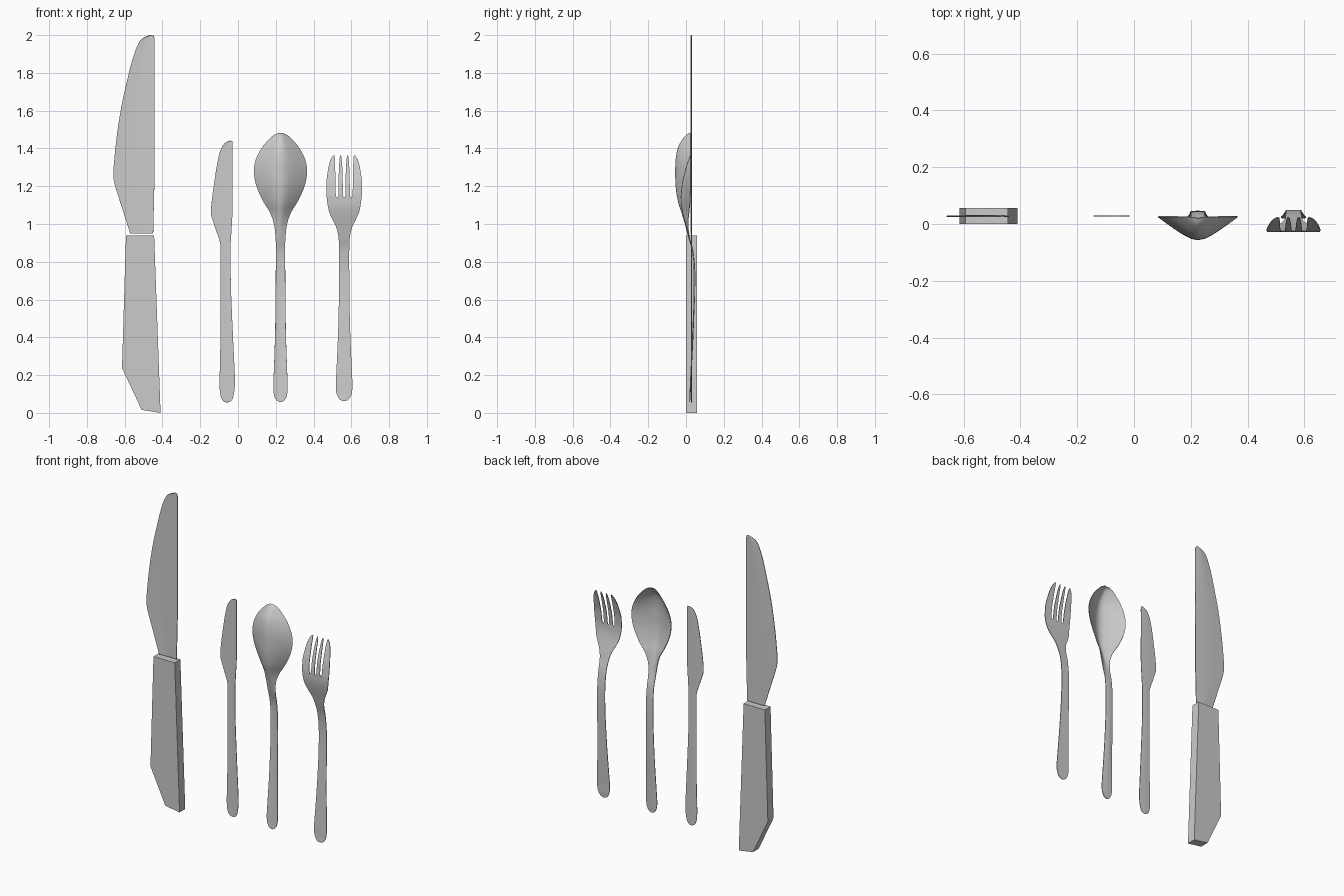
import bpy, bmesh, math


def spline(pts, n=5):
    """Catmull-Rom through tuples of any length."""
    out = []
    for i in range(len(pts) - 1):
        p0, p1 = pts[max(i - 1, 0)], pts[i]
        p2, p3 = pts[i + 1], pts[min(i + 2, len(pts) - 1)]
        for k in range(n):
            t = k / n
            out.append(tuple(
                0.5 * (2 * b + (c - a) * t + (2 * a - 5 * b + 4 * c - d) * t * t
                       + (3 * b - a - 3 * c + d) * t ** 3)
                for a, b, c, d in zip(p0, p1, p2, p3)))
    out.append(tuple(pts[-1]))
    return out


def dish(t, a=0.3):
    """Rounded V cross-section: 0 in the middle, 1 at the rim."""
    return (math.sqrt(t * t + a * a) - a) / (math.sqrt(1 + a * a) - a)


def strip(bm, stations, cols=12):
    """Sheet through stations (z, x_left, x_right, y_middle, y_rim)."""
    rows = []
    for z, xl, xr, yc, yr in spline(stations):
        row = []
        for j in range(cols + 1):
            u = j / cols
            row.append(bm.verts.new((xl + (xr - xl) * u,
                                     yc + (yr - yc) * dish(2 * u - 1), z)))
        rows.append(row)
    for a, b in zip(rows, rows[1:]):
        for j in range(cols):
            bm.faces.new((a[j], a[j + 1], b[j + 1], b[j]))


def finish(name, bm, thickness=0):
    mesh = bpy.data.meshes.new(name)
    bmesh.ops.remove_doubles(bm, verts=bm.verts, dist=0.0002)
    bmesh.ops.recalc_face_normals(bm, faces=bm.faces) if not thickness else None
    bm.to_mesh(mesh)
    bm.free()
    ob = bpy.data.objects.new(name, mesh)
    bpy.context.collection.objects.link(ob)
    if thickness:
        mod = ob.modifiers.new("thickness", 'SOLIDIFY')
        mod.thickness = thickness
        mod.offset = 0
        for p in mesh.polygons:
            p.use_smooth = True
        bpy.ops.object.select_all(action='DESELECT')
        ob.select_set(True)
        bpy.context.view_layer.objects.active = ob
        bpy.ops.object.modifier_apply(modifier=mod.name)
        bpy.ops.object.shade_smooth_by_angle(angle=math.radians(40))
    return ob


def sheet(name, stations, thickness):
    bm = bmesh.new()
    strip(bm, stations)
    return finish(name, bm, thickness)


# Large knife handle: flat-sided block
bm = bmesh.new()
outline = [(-0.593, 0.94), (-0.614, 0.238), (-0.51, 0.016), (-0.41, 0.0), (-0.444, 0.94)]
face = bm.faces.new([bm.verts.new((x, 0.0, z)) for x, z in outline])
ext = bmesh.ops.extrude_face_region(bm, geom=[face])
for v in ext["geom"]:
    if isinstance(v, bmesh.types.BMVert):
        v.co.y = 0.057
finish("large_knife_handle", bm)

# Large knife blade
blade = [(0.95, -0.571, -0.449), (1.08, -0.612, -0.446), (1.2, -0.65, -0.443),
         (1.26, -0.66, -0.442), (1.34, -0.655, -0.442), (1.47, -0.641, -0.441),
         (1.63, -0.616, -0.441), (1.78, -0.582, -0.441), (1.88, -0.556, -0.441),
         (1.95, -0.53, -0.441), (1.98, -0.508, -0.442), (1.997, -0.475, -0.448),
         (2.0, -0.465, -0.455)]
sheet("large_knife_blade", [(z, l, r, 0.030, 0.027) for z, l, r in blade], 0.004)

# Table knife, one flat piece
knife = [(0.056, -0.062, -0.052), (0.065, -0.08, -0.035), (0.09, -0.092, -0.024),
         (0.14, -0.098, -0.017), (0.2, -0.097, -0.017), (0.39, -0.093, -0.026),
         (0.65, -0.093, -0.037), (0.86, -0.093, -0.04), (0.91, -0.097, -0.038),
         (1.01, -0.131, -0.032), (1.074, -0.143, -0.029), (1.233, -0.124, -0.029),
         (1.34, -0.106, -0.029), (1.39, -0.093, -0.029), (1.425, -0.073, -0.029),
         (1.438, -0.052, -0.03), (1.44, -0.045, -0.033)]
sheet("table_knife", [(z, l, r, 0.029, 0.028) for z, l, r in knife], 0.003)

# Spoon: (z, half width, middle y, rim y)
spoon = [(0.058, 0.006, 0.02, 0.02), (0.066, 0.02, 0.02, 0.02), (0.09, 0.033, 0.022, 0.021),
         (0.13, 0.038, 0.024, 0.022), (0.2, 0.036, 0.027, 0.025), (0.4, 0.029, 0.037, 0.034),
         (0.6, 0.026, 0.044, 0.042), (0.75, 0.025, 0.044, 0.042), (0.85, 0.024, 0.036, 0.035),
         (0.93, 0.026, 0.014, 0.018), (1.0, 0.034, -0.004, 0.011), (1.06, 0.054, -0.022, 0.016),
         (1.12, 0.09, -0.041, 0.022), (1.2, 0.126, -0.053, 0.025), (1.275, 0.14, -0.055, 0.026),
         (1.34, 0.13, -0.053, 0.026), (1.4, 0.1, -0.042, 0.026), (1.44, 0.067, -0.022, 0.026),
         (1.468, 0.037, 0.0, 0.025), (1.48, 0.012, 0.02, 0.024)]
sheet("spoon", [(z, 0.225 - w, 0.225 + w, c, r) for z, w, c, r in spoon], 0.004)

# Fork: handle and shoulders, then four tines
FX = 0.562
fork = [(0.063, 0.007, 0.02), (0.072, 0.024, 0.02), (0.1, 0.039, 0.022), (0.14, 0.044, 0.023),
        (0.2, 0.042, 0.026), (0.4, 0.033, 0.036), (0.6, 0.028, 0.045), (0.75, 0.027, 0.047),
        (0.86, 0.027, 0.036), (0.93, 0.03, 0.017), (0.98, 0.041, 0.004), (1.02, 0.06, -0.007),
        (1.06, 0.078, -0.017), (1.1, 0.087, -0.024), (1.14, 0.0925, -0.026)]
bm = bmesh.new()
strip(bm, [(z, FX - w, FX + w, y, y) for z, w, y in fork])
# (z, inner tine half width, outer tine inner edge, outer tine outer edge, y)
tines = [(1.14, 0.0185, 0.037, 0.0925, -0.026), (1.147, 0.0135, 0.042, 0.093, -0.026),
         (1.16, 0.012, 0.0445, 0.0937, -0.025), (1.22, 0.011, 0.0465, 0.094, -0.018),
         (1.27, 0.010, 0.047, 0.088, -0.006), (1.31, 0.008, 0.048, 0.081, 0.005),
         (1.34, 0.006, 0.049, 0.072, 0.015), (1.362, 0.002, 0.051, 0.058, 0.023)]
for s in (-1, 1):
    strip(bm, [(z, *sorted((FX + s * (0.0185 - w), FX + s * (0.0185 + w))), y, y)
               for z, w, a, b, y in tines], 4)
    strip(bm, [(z, *sorted((FX + s * a, FX + s * b)), y, y) for z, w, a, b, y in tines], 4)
finish("fork", bm, 0.004)
